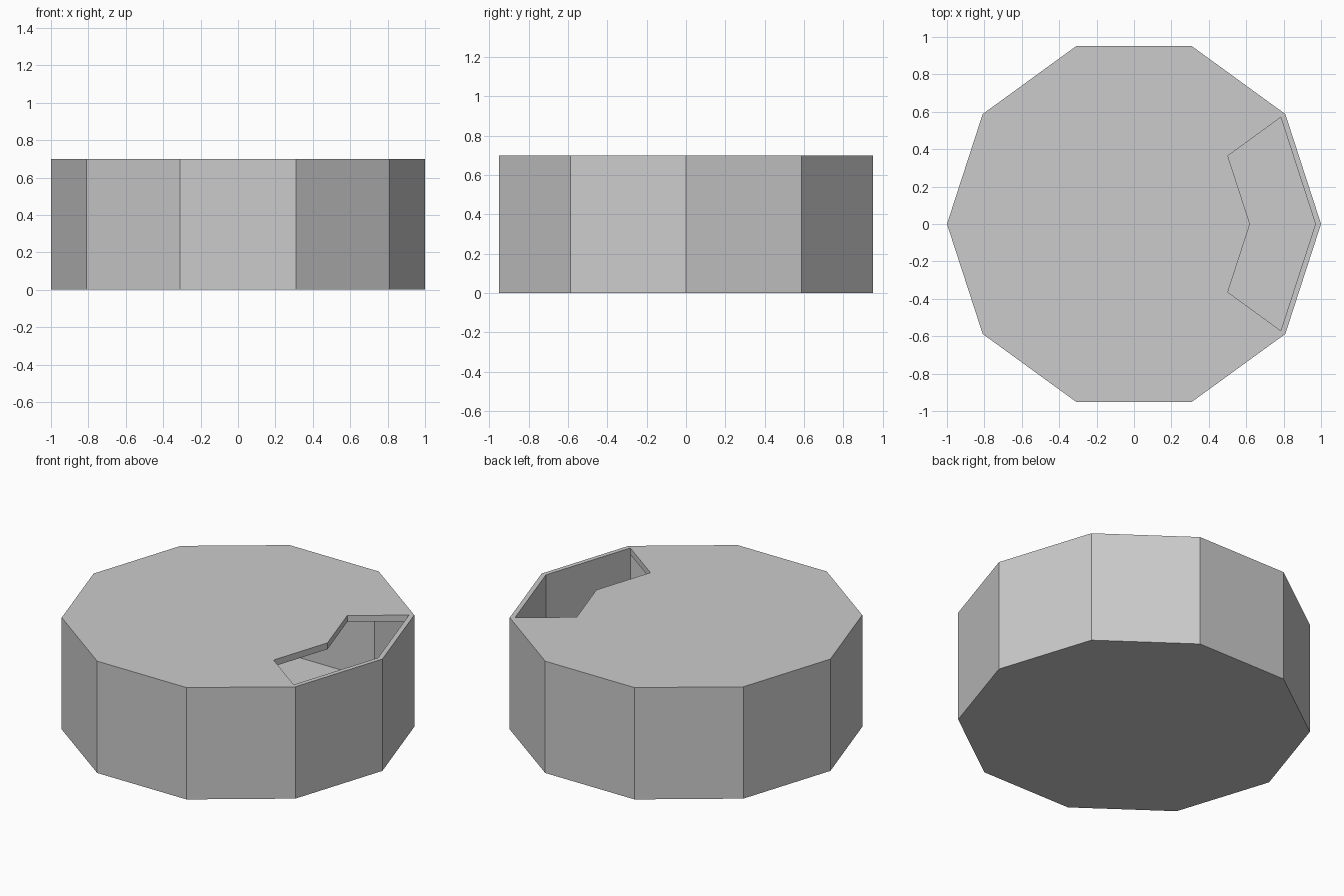
import bpy, bmesh
from math import cos, sin, tau

if "Cube" in bpy.data.objects:
    bpy.data.objects.remove(bpy.data.objects["Cube"])

SIDES = 10
HEIGHT, LID, FLOOR = 0.70, 0.04, 0.03
R_OUT, R_IN, R_SLOT = 1.0, 0.97, 0.62
SLOT_SEGMENTS = {SIDES - 1, 0}      # the two segments facing +x

bm = bmesh.new()


def ring(r, z):
    return [bm.verts.new((r * cos(tau * i / SIDES), r * sin(tau * i / SIDES), z))
            for i in range(SIDES)]


def strip(a, b, segments=range(SIDES)):
    for i in segments:
        j = (i + 1) % SIDES
        bm.faces.new((a[i], a[j], b[j], b[i]))


closed = [i for i in range(SIDES) if i not in SLOT_SEGMENTS]
base, top = ring(R_OUT, 0), ring(R_OUT, HEIGHT)
rim, slot_top = ring(R_IN, HEIGHT), ring(R_SLOT, HEIGHT)
wall_top, slot_low = ring(R_IN, HEIGHT - LID), ring(R_SLOT, HEIGHT - LID)
floor = ring(R_IN, FLOOR)

# Outer wall, narrow rim and hollow inner wall
strip(base, top)
strip(top, rim)
strip(floor, wall_top)

# Lid, left open over the slot
strip(rim, slot_top, closed)
strip(wall_top, slot_low, closed)

# Edges of the slot
strip(wall_top, rim, SLOT_SEGMENTS)
strip(slot_low, slot_top, SLOT_SEGMENTS)
for k in (1, SIDES - 1):
    bm.faces.new((rim[k], slot_top[k], slot_low[k], wall_top[k]))

# Flat caps: underside, floor, lid centre
for cap in (base, floor, slot_top, slot_low):
    bm.faces.new(cap)

bmesh.ops.recalc_face_normals(bm, faces=bm.faces)
mesh = bpy.data.meshes.new("slotted_drum")
bm.to_mesh(mesh)
bm.free()
bpy.context.collection.objects.link(bpy.data.objects.new("slotted_drum", mesh))
